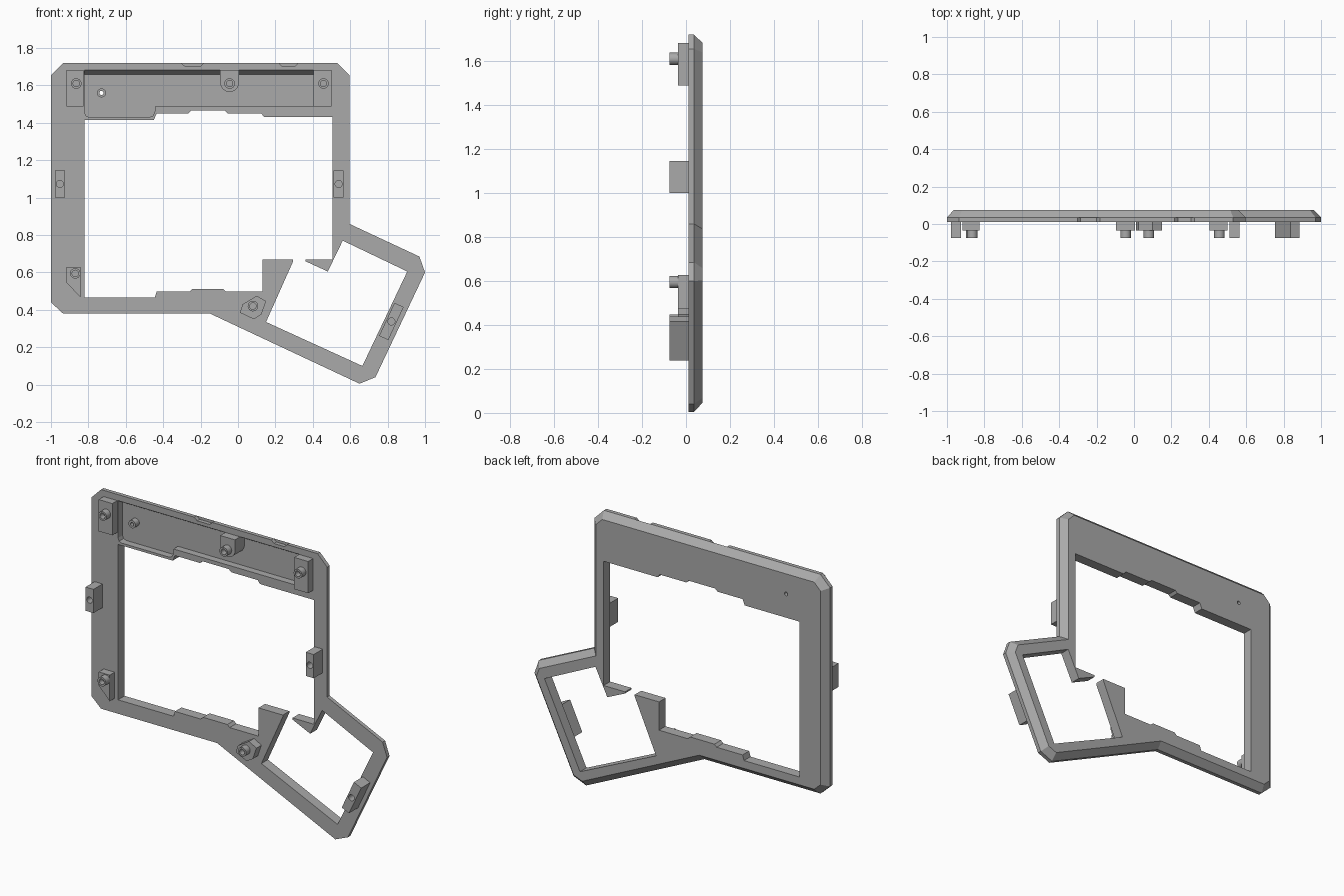
import bpy, bmesh, math
from mathutils import Vector

cube = bpy.data.objects.get("Cube")
if cube:
    bpy.data.objects.remove(cube, do_unlink=True)

GREY = (0.4, 0.4, 0.4, 1)
mat = bpy.data.materials.new("plain grey plastic")
mat.use_nodes = True
mat.diffuse_color = GREY
mat.node_tree.nodes["Principled BSDF"].inputs["Base Color"].default_value = GREY

FRONT, EDGE, BACK = 0.012, 0.036, 0.075   # plate depths
BLOCK, TIP, FLOOR = -0.036, -0.075, 0.055  # block face, pin tip, pocket floor


def loft(name, loops):
    """Solid through (y, [(x, z), ...]) loops of equal length, capped."""
    bm = bmesh.new()
    rings = [[bm.verts.new((x, y, z)) for x, z in pts] for y, pts in loops]
    for a, b in zip(rings, rings[1:]):
        for i in range(len(a)):
            j = (i + 1) % len(a)
            bm.faces.new((a[i], a[j], b[j], b[i]))
    bm.faces.new(rings[0])
    bm.faces.new(rings[-1][::-1])
    bmesh.ops.recalc_face_normals(bm, faces=bm.faces)
    me = bpy.data.meshes.new(name)
    bm.to_mesh(me)
    bm.free()
    me.materials.append(mat)
    ob = bpy.data.objects.new(name, me)
    bpy.context.collection.objects.link(ob)
    return ob


def prism(name, pts, y0, y1):
    return loft(name, [(y0, pts), (y1, pts)])


def circle(x, z, r, n=24):
    return [(x + r * math.cos(math.tau * i / n), z + r * math.sin(math.tau * i / n))
            for i in range(n)]


def rect(x0, x1, z0, z1):
    return [(x0, z0), (x1, z0), (x1, z1), (x0, z1)]


def inset(pts, d):
    """Mitred inward offset of a clockwise outline."""
    out = []
    for i, p in enumerate(pts):
        p = Vector(p)
        a = (p - Vector(pts[i - 1])).normalized()
        b = (Vector(pts[(i + 1) % len(pts)]) - p).normalized()
        na, nb = Vector((a.y, -a.x)), Vector((b.y, -b.x))
        out.append(tuple(p + (na + nb) * d / (1 + na.dot(nb))))
    return out


def cut(ob, cutter):
    cutter.hide_render = True
    m = ob.modifiers.new("cut", 'BOOLEAN')
    m.operation, m.solver, m.object = 'DIFFERENCE', 'EXACT', cutter
    bpy.context.view_layer.update()
    me = bpy.data.meshes.new_from_object(ob.evaluated_get(bpy.context.evaluated_depsgraph_get()))
    ob.modifiers.clear()
    ob.data = me
    bpy.data.objects.remove(cutter, do_unlink=True)


def smooth(ob):
    bpy.ops.object.select_all(action='DESELECT')
    ob.select_set(True)
    bpy.context.view_layer.objects.active = ob
    bpy.ops.object.shade_smooth_by_angle(angle=math.radians(30))


def drilled(name, pts, y0, y1, hole, r, depth):
    ob = prism(name, pts, y0, y1)
    cut(ob, prism("drill", circle(*hole, r), y0 - 0.02, y0 + depth))
    smooth(ob)
    return ob


def pin(name, x, z):
    drilled(name, circle(x, z, 0.028), TIP, BLOCK + 0.002, (x, z), 0.017, 0.034)


# Frame plate with bevelled rear rim
outer = [(-1, 0.44), (-1, 1.655), (-0.935, 1.72), (0.53, 1.72), (0.595, 1.655),
         (0.595, 0.86), (0.97, 0.685), (1, 0.6), (0.735, 0.04), (0.65, 0.005),
         (-0.15, 0.38), (-0.935, 0.38)]
frame = loft("frame_plate", [(FRONT, outer), (EDGE, outer), (BACK, inset(outer, 0.037))])

# Joined main and tilted openings
opening = [(-0.82, 1.415), (-0.45, 1.415), (-0.435, 1.45), (-0.265, 1.45), (-0.25, 1.465),
           (-0.07, 1.465), (-0.055, 1.45), (0.125, 1.45), (0.14, 1.43), (0.505, 1.43),
           (0.505, 0.67), (0.36, 0.67), (0.36, 0.66), (0.48, 0.605), (0.56, 0.77),
           (0.905, 0.605), (0.665, 0.1), (0.15, 0.335), (0.295, 0.66), (0.295, 0.67),
           (0.13, 0.67), (0.13, 0.497), (-0.065, 0.497), (-0.08, 0.512), (-0.245, 0.512),
           (-0.26, 0.497), (-0.435, 0.497), (-0.445, 0.465), (-0.82, 0.465)]
cut(frame, prism("opening_cutter", opening, -0.1, 0.2))


# Top pocket with sloping ceiling
def pocket(top):
    return [(-0.82, top), (0.405, top), (0.405, 1.488), (-0.445, 1.488), (-0.445, 1.46),
            (-0.455, 1.438), (-0.475, 1.43), (-0.795, 1.43), (-0.813, 1.437), (-0.82, 1.455)]


cut(frame, loft("pocket_cutter", [(0, pocket(1.69)), (FLOOR, pocket(1.657))]))

# Shallow notches in the top edge
for x0, x1 in ((-0.305, -0.18), (0.215, 0.325)):
    shape = [(x0 - 0.02, 1.74), (x1 + 0.02, 1.74), (x1 - 0.02, 1.703), (x0 + 0.02, 1.703)]
    cut(frame, prism("notch_cutter", shape, 0, EDGE))

# Small hollow post with a hole through the back
post = (-0.73, 1.56)
cut(frame, prism("post_drill", circle(*post, 0.011), 0, 0.1))
drilled("indicator_post", circle(*post, 0.024), 0.018, FLOOR + 0.001, post, 0.011, 0.06)

# Mounting blocks and hollow pins
drop = [(-0.045 + 0.05 * math.cos(a), 1.615 + 0.05 * math.sin(a))
        for a in [math.pi + math.pi * i / 12 for i in range(13)]]
mounts = {
    "top_right": (rect(-0.917, -0.825, 1.488, 1.682), (-0.865, 1.61), FRONT),
    "top_middle": (drop + [(0.005, 1.682), (-0.095, 1.682)], (-0.045, 1.61), FLOOR),
    "top_left": (rect(0.405, 0.5, 1.488, 1.682), (0.457, 1.61), FRONT),
    "bottom_right": ([(-0.917, 0.628), (-0.843, 0.628), (-0.843, 0.468), (-0.917, 0.545)],
                     (-0.87, 0.595), FRONT),
    "bottom_middle": ([(0.1, 0.475), (0.15, 0.447), (0.125, 0.375), (0.085, 0.35),
                       (0.01, 0.385), (0.025, 0.43)], (0.08, 0.42), FRONT),
}
for name, (shape, centre, base) in mounts.items():
    smooth(prism(name + "_block", shape, BLOCK, base + 0.001))
    pin(name + "_pin", *centre)

# Tall drilled side tabs; the last follows the tilted rail
for name, x, z, length, tilt in (("right_tab", -0.952, 1.073, 0.145, 0),
                                 ("left_tab", 0.538, 1.073, 0.145, 0),
                                 ("tilted_tab", 0.82, 0.338, 0.195, -25)):
    c, s = math.cos(math.radians(tilt)), math.sin(math.radians(tilt))
    shape = [(x + u * c - v * s, z + u * s + v * c)
             for u, v in rect(-0.027, 0.027, -length / 2, length / 2)]
    drilled(name, shape, TIP, FRONT + 0.001, (x, z), 0.019, 0.06)
